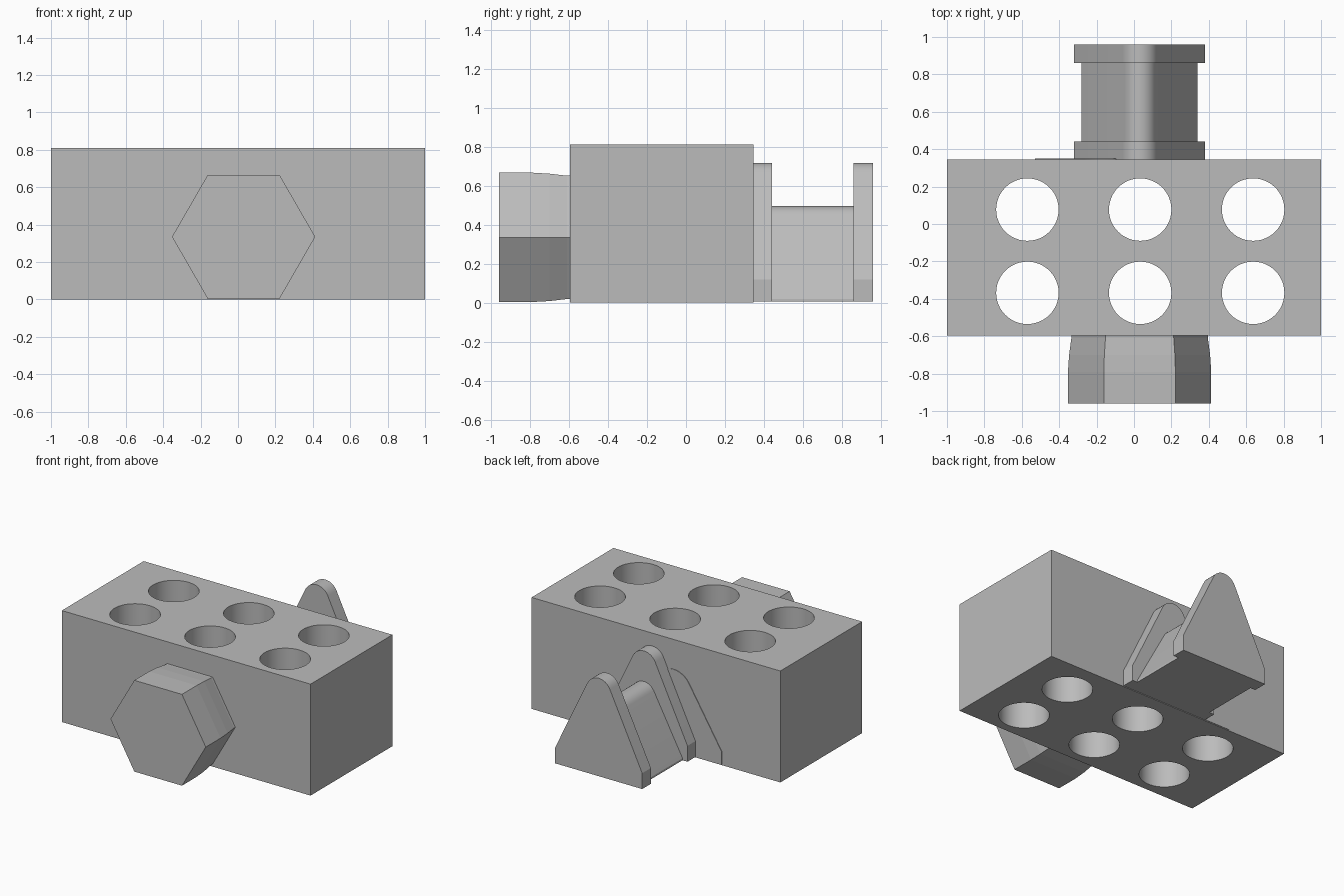
import bpy, bmesh, math

if "Cube" in bpy.data.objects:
    bpy.data.objects.remove(bpy.data.objects["Cube"])

grey = bpy.data.materials.new("plain grey")
grey.diffuse_color = (0.5, 0.5, 0.5, 1)
grey.use_nodes = True
grey.node_tree.nodes["Principled BSDF"].inputs["Base Color"].default_value = grey.diffuse_color


def loft(name, sections):
    """Solid through rings of points given as (y, [(x, z), ...])."""
    bm = bmesh.new()
    rings = [[bm.verts.new((x, y, z)) for x, z in pts] for y, pts in sections]
    n = len(rings[0])
    for a, b in zip(rings, rings[1:]):
        for i in range(n):
            j = (i + 1) % n
            bm.faces.new((a[i], a[j], b[j], b[i]))
    bm.faces.new(rings[0])
    bm.faces.new(rings[-1])
    bmesh.ops.recalc_face_normals(bm, faces=bm.faces)
    mesh = bpy.data.meshes.new(name)
    bm.to_mesh(mesh)
    bm.free()
    ob = bpy.data.objects.new(name, mesh)
    bpy.context.collection.objects.link(ob)
    mesh.materials.append(grey)
    return ob


def smooth(ob):
    bpy.ops.object.select_all(action='DESELECT')
    ob.select_set(True)
    bpy.context.view_layer.objects.active = ob
    bpy.ops.object.shade_smooth_by_angle(angle=math.radians(25))


def round_triangle(cx, half, foot, top, r, steps=12):
    """Triangle with short vertical feet and a tangent round tip."""
    cz = top - r
    start = math.atan2(foot - cz, half) + math.acos(r / math.hypot(half, foot - cz))
    pts = [(cx - half, 0.005), (cx + half, 0.005), (cx + half, foot)]
    for i in range(steps + 1):
        a = start + (math.pi - 2 * start) * i / steps
        pts.append((cx + r * math.cos(a), cz + r * math.sin(a)))
    return pts + [(cx - half, foot)]


def hexagon(r):
    return [(0.03 + r * math.cos(i * math.pi / 3), 0.335 + r * math.sin(i * math.pi / 3))
            for i in range(6)]


# Block with six round through holes
box = [(-1, 0), (1, 0), (1, 0.81), (-1, 0.81)]
block = loft("block", [(-0.595, box), (0.345, box)])
for x in (-0.57, 0.033, 0.637):
    for y in (-0.368, 0.077):
        bpy.ops.mesh.primitive_cylinder_add(vertices=48, radius=0.167, depth=2,
                                            location=(x, y, 0.4))
        cutter = bpy.context.object
        cutter.data.materials.append(grey)
        mod = block.modifiers.new("hole", 'BOOLEAN')
        mod.operation = 'DIFFERENCE'
        mod.solver = 'EXACT'
        mod.object = cutter
        bpy.context.view_layer.objects.active = block
        bpy.ops.object.modifier_apply(modifier=mod.name)
        bpy.data.objects.remove(cutter)
smooth(block)

# Hexagonal head, narrowing slightly toward the block
loft("hex_head", [(-0.96, hexagon(0.383)), (-0.79, hexagon(0.383)),
                  (-0.70, hexagon(0.377)), (-0.61, hexagon(0.365)),
                  (-0.59, hexagon(0.365))])

# Rear spool: two flanges and the web between them
flange = round_triangle(0.03, 0.35, 0.12, 0.717, 0.10)
web = round_triangle(0.03, 0.31, 0.02, 0.495, 0.09)
for name, y0, y1, shape in (("inner_flange", 0.34, 0.44, flange),
                            ("web", 0.43, 0.87, web),
                            ("outer_flange", 0.86, 0.96, flange)):
    smooth(loft(name, [(y0, shape), (y1, shape)]))

# Thin plate lying on the rear face of the block
plate = round_triangle(-0.14, 0.39, 0.10, 0.595, 0.15)
smooth(loft("rear_plate", [(0.342, plate), (0.349, plate)]))
